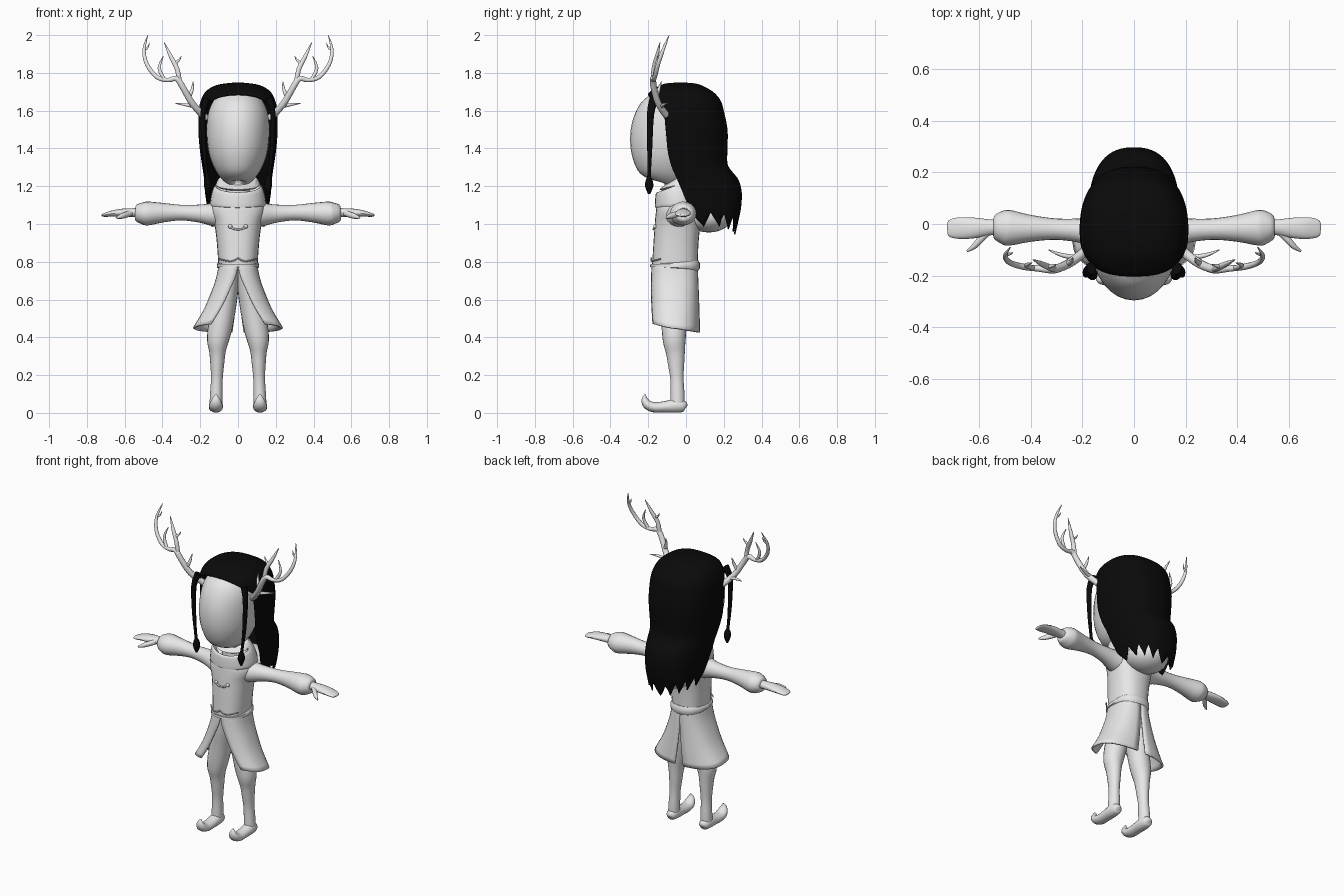
import bpy, bmesh, math
from mathutils import Vector


def material(name, rgb):
    m = bpy.data.materials.new(name)
    m.diffuse_color = (*rgb, 1)
    return m


GREY = material("pale grey", (0.8, 0.8, 0.8))
BLACK = material("hair black", (0.003, 0.003, 0.003))


def spow(v, e):
    return math.copysign(abs(v) ** e, v)


def finish(name, bm, mat, mirror=False, thick=0, angle=50):
    bmesh.ops.remove_doubles(bm, verts=bm.verts, dist=1e-4)
    bmesh.ops.recalc_face_normals(bm, faces=bm.faces)
    me = bpy.data.meshes.new(name)
    bm.to_mesh(me)
    bm.free()
    me.materials.append(mat)
    ob = bpy.data.objects.new(name, me)
    bpy.context.collection.objects.link(ob)
    bpy.ops.object.select_all(action='DESELECT')
    ob.select_set(True)
    bpy.context.view_layer.objects.active = ob
    bpy.ops.object.shade_smooth_by_angle(angle=math.radians(angle))
    if thick:
        s = ob.modifiers.new("thickness", 'SOLIDIFY')
        s.thickness = thick
        s.offset = -1
    if mirror:
        m = ob.modifiers.new("mirror", 'MIRROR')
        m.use_mirror_merge = False
    return ob


def refine(rings, sub):
    """Catmull-Rom smoothing of a list of tuples."""
    out = []
    n = len(rings)
    for i in range(n - 1):
        p0, p1, p2, p3 = (rings[max(0, min(n - 1, i + d))] for d in (-1, 0, 1, 2))
        for s in range(sub):
            t = s / sub
            out.append(tuple(b + 0.5 * t * (c - a + t * (2*a - 5*b + 4*c - d + t * (3*(b - c) + d - a)))
                             for a, b, c, d in zip(p0, p1, p2, p3)))
    return out + [rings[-1]]


def tube(name, rings, mat=GREY, side=(1, 0, 0), n=20, e=1.0, sub=3, mirror=False):
    """Loft of (x, y, z, side radius, other radius) rings along a path."""
    rings = refine(rings, sub)
    pts = [Vector(r[:3]) for r in rings]
    bm = bmesh.new()
    loops = []
    for i, r in enumerate(rings):
        t = (pts[min(i + 1, len(pts) - 1)] - pts[max(i - 1, 0)]).normalized()
        u = Vector(side)
        u = (u - t * u.dot(t)).normalized()
        v = t.cross(u)
        ra, rb = max(r[3], 0.001), max(r[4], 0.001)
        loops.append([bm.verts.new(pts[i] + u * ra * spow(math.cos(a), e) + v * rb * spow(math.sin(a), e))
                      for a in (2 * math.pi * j / n for j in range(n))])
    for a, b in zip(loops, loops[1:]):
        for j in range(n):
            k = (j + 1) % n
            bm.faces.new((a[j], a[k], b[k], b[j]))
    bm.faces.new(loops[0][::-1])
    bm.faces.new(loops[-1])
    return finish(name, bm, mat, mirror)


def ball(name, loc, size, mirror=False):
    bm = bmesh.new()
    bmesh.ops.create_uvsphere(bm, u_segments=20, v_segments=12, radius=1)
    bmesh.ops.scale(bm, vec=size, verts=bm.verts)
    bmesh.ops.translate(bm, vec=loc, verts=bm.verts)
    return finish(name, bm, GREY, mirror)


def upright(name, rows, **kw):
    """Vertical loft from (z, half width, front y, back y) rows."""
    return tube(name, [(0, (f + b) / 2, z, w, (b - f) / 2) for z, w, f, b in rows], **kw)


# Head and neck
upright("head", [(1.2, .015, -.13, -.08), (1.21, .05, -.17, -.02), (1.26, .105, -.24, .06), (1.34, .145, -.28, .1),
                 (1.42, .162, -.296, .12), (1.5, .166, -.29, .13), (1.58, .16, -.265, .12), (1.65, .132, -.222, .09),
                 (1.69, .09, -.18, .05), (1.71, .02, -.1, -.02)], n=32)
upright("neck", [(1.08, .07, -.12, .02), (1.17, .062, -.115, .015), (1.26, .065, -.11, .03)])

# Hair: dome and curtain with a hairline in front and ragged tips behind
# rows: z, half width, centre y, front radius, back radius
HAIR = refine([(1.75, .0, -.03, .0, .0), (1.745, .06, -.03, .07, .07), (1.735, .115, -.025, .11, .105),
               (1.715, .155, -.02, .15, .14), (1.69, .18, -.02, .18, .175), (1.65, .198, -.02, .192, .205),
               (1.6, .208, -.02, .19, .22), (1.5, .21, -.02, .19, .24), (1.4, .203, -.02, .19, .24),
               (1.31, .19, .0, .19, .222), (1.24, .18, .03, .19, .245), (1.17, .175, .06, .19, .235),
               (1.1, .165, .09, .19, .203), (1.05, .155, .11, .19, .175), (.94, .13, .14, .18, .12)], 3)


def hair_at(z):
    for a, b in zip(HAIR, HAIR[1:]):
        if z >= b[0]:
            t = (z - a[0]) / (b[0] - a[0])
            return [p + (q - p) * t for p, q in zip(a, b)]
    return HAIR[-1]


COLS = 60
bm = bmesh.new()
cols = []
for k in range(COLS):
    th = 2 * math.pi * k / COLS
    m = min(k, COLS - k)
    if m < 12:
        bottom = 1.685 - 0.1 * (m / 12) ** 2
    else:
        bottom = (1.06, 1.02, 0.985, 1.03)[m % 4] - 0.04 * max(0, (m - 18) / 12)
    col = []
    for row in HAIR:
        z, w, c, rf, rb = hair_at(max(row[0], bottom))
        cs = spow(math.cos(th), .75 if math.cos(th) > 0 else .9)
        col.append(bm.verts.new((w * spow(math.sin(th), .8), c - (rf if cs > 0 else rb) * cs, z)))
    cols.append(col)
for k in range(COLS):
    a, b = cols[k], cols[(k + 1) % COLS]
    for i in range(len(HAIR) - 1):
        bm.faces.new((a[i], a[i + 1], b[i + 1], b[i]))
finish("hair", bm, BLACK, thick=.008)
tube("side_lock", [(.165, -.17, 1.66, .02, .025), (.185, -.188, 1.58, .014, .02), (.18, -.192, 1.4, .011, .014),
                   (.165, -.195, 1.26, .008, .01), (.162, -.195, 1.235, .016, .018), (.16, -.195, 1.2, .02, .023),
                   (.16, -.195, 1.16, .006, .007)], BLACK, n=10, mirror=True)

# Antlers: main beam and tines as (x, y, z, radius)
ANTLER = {
    "antler_beam": [(.17, -.09, 1.56, .02), (.24, -.145, 1.635, .018), (.29, -.17, 1.72, .017), (.325, -.175, 1.77, .016),
                    (.37, -.172, 1.762, .012), (.43, -.165, 1.778, .012), (.482, -.148, 1.845, .011),
                    (.498, -.122, 1.92, .009), (.478, -.09, 1.998, .002)],
    "antler_upper_branch": [(.31, -.173, 1.75, .014), (.322, -.17, 1.82, .013), (.355, -.155, 1.885, .011),
                            (.39, -.138, 1.96, .002)],
    "antler_inner_tine": [(.39, -.17, 1.765, .01), (.417, -.16, 1.825, .009), (.395, -.15, 1.89, .002)],
    "antler_side_tine": [(.335, -.165, 1.85, .009), (.312, -.16, 1.868, .006), (.3, -.155, 1.89, .001)],
    "antler_tip_tine": [(.497, -.12, 1.92, .007), (.478, -.115, 1.935, .005), (.468, -.11, 1.96, .001)],
    "antler_low_tine": [(.225, -.13, 1.62, .01), (.28, -.12, 1.632, .008), (.33, -.1, 1.638, .002)],
    "antler_back_tine": [(.26, -.155, 1.67, .011), (.243, -.145, 1.71, .009), (.237, -.13, 1.755, .002)],
}
for name, path in ANTLER.items():
    tube(name, [p + (p[3],) for p in path], side=(0, 1, 0), n=10, mirror=True)

# Torso, collar and folded hood
upright("torso", [(.77, .103, -.18, .062), (.9, .112, -.172, .066), (1.0, .125, -.165, .075), (1.06, .142, -.16, .072),
                  (1.105, .135, -.155, .06), (1.14, .09, -.13, .03)], e=.85, n=28)
upright("collar", [(1.075, .125, -.15, .07), (1.1, .147, -.165, .085), (1.15, .142, -.165, .07), (1.19, .13, -.16, .05),
                   (1.205, .115, -.15, .03), (1.195, .1, -.13, .015)], n=28)
ball("hood", (0, .12, 1.04), (.125, .125, .085))

# Belt with its trim, and the chest clasp
upright("belt", [(.765, .104, -.183, .066), (.77, .112, -.19, .074), (.79, .111, -.189, .073), (.796, .104, -.183, .066)],
        e=.85, n=28, sub=1)
tube("belt_trim", [(.1, -.135, .815, .004, .004), (.06, -.175, .805, .004, .004), (.025, -.184, .805, .004, .004),
                   (0, -.184, .82, .004, .004)], side=(0, 0, 1), n=6, mirror=True)
tube("clasp_cord", [(.04, -.165, .985, .005, .005), (.022, -.172, .974, .005, .005), (0, -.173, .971, .005, .005)],
     side=(0, 0, 1), n=8, mirror=True)
ball("clasp_knob", (.041, -.164, .987), (.011, .009, .011), mirror=True)

# Coat skirt: a mirrored half panel, split in front and behind
SKIRT = refine([(.78, .103, .122, .0, .0), (.72, .115, .125, .012, .0), (.65, .138, .128, .04, .006),
                (.55, .18, .132, .085, .016), (.45, .238, .135, .145, .03)], 3)
bm = bmesh.new()
rows = []
for i, (z, w, d, gap_f, gap_b) in enumerate(SKIRT):
    start = math.asin((max(gap_f, 0) / w) ** (1 / .8))
    end = math.pi - math.asin((max(gap_b, 0) / w) ** (1 / .8))
    row = []
    for j in range(17):
        th = start + (end - start) * j / 16
        drop = .025 * math.cos(th) * i / (len(SKIRT) - 1)
        row.append(bm.verts.new((w * spow(math.sin(th), .8), -.06 - d * spow(math.cos(th), .8), z + drop)))
    rows.append(row)
for a, b in zip(rows, rows[1:]):
    for j in range(16):
        bm.faces.new((a[j], b[j], b[j + 1], a[j + 1]))
finish("coat_skirt", bm, GREY, mirror=True, thick=.01)

# Sleeves, hands and thumbs
tube("sleeve", [(.06, -.04, 1.045, .09, .07), (.13, -.035, 1.05, .065, .062), (.2, -.026, 1.055, .048, .048),
                (.3, -.02, 1.06, .041, .041), (.4, -.017, 1.06, .052, .052), (.475, -.015, 1.056, .068, .063),
                (.505, -.013, 1.057, .066, .058), (.54, -.012, 1.06, .045, .042), (.542, -.012, 1.06, .02, .02)],
     side=(0, 1, 0), mirror=True)
tube("hand", [(.53, -.013, 1.06, .03, .026), (.56, -.013, 1.06, .031, .023), (.61, -.015, 1.06, .039, .021),
              (.66, -.016, 1.056, .042, .017), (.7, -.016, 1.049, .038, .011), (.718, -.015, 1.046, .028, .007),
              (.722, -.015, 1.045, .012, .003)], side=(0, 1, 0), n=16, mirror=True)
tube("thumb", [(.565, -.03, 1.058, .015, .014), (.595, -.062, 1.048, .016, .014), (.62, -.088, 1.04, .013, .011),
               (.645, -.105, 1.032, .004, .004)], side=(0, 0, 1), n=10, mirror=True)

# Legs and curled shoes
tube("leg", [(.045, -.06, .76, .05, .09), (.055, -.06, .65, .056, .085), (.075, -.06, .55, .063, .075),
             (.095, -.063, .45, .064, .066), (.107, -.062, .38, .057, .06), (.109, -.056, .32, .043, .05),
             (.11, -.052, .25, .036, .042), (.112, -.048, .18, .031, .035), (.115, -.045, .1, .033, .037),
             (.117, -.045, .04, .034, .038)], mirror=True)
tube("shoe", [(.117, .002, .03, .008, .008), (.117, -.008, .034, .028, .028), (.117, -.05, .038, .037, .037),
              (.117, -.11, .032, .037, .03), (.117, -.17, .03, .037, .027), (.117, -.205, .045, .034, .025),
              (.117, -.219, .072, .022, .017), (.117, -.216, .098, .004, .003)], n=16, mirror=True)
